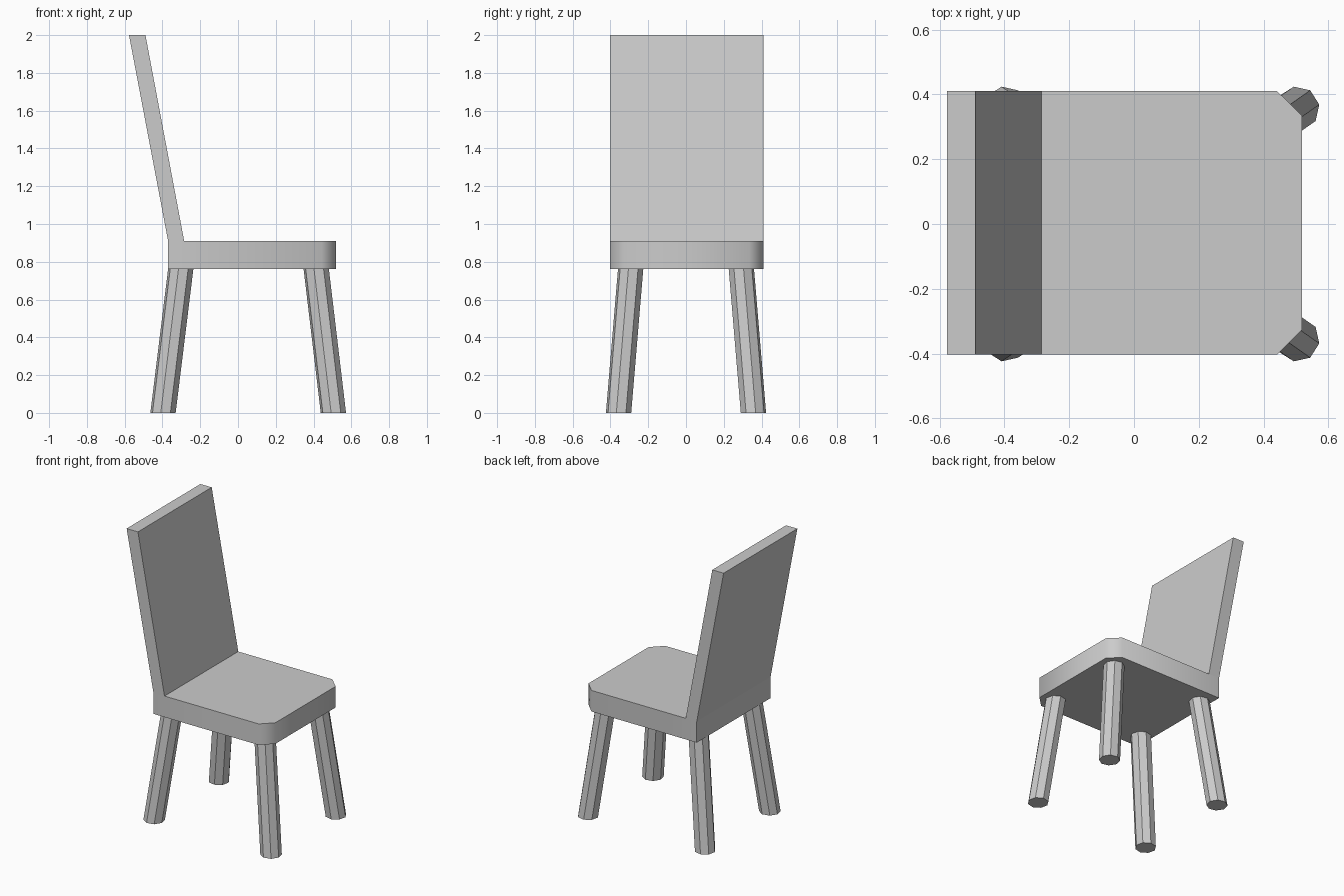
import bpy, bmesh, math

if "Cube" in bpy.data.objects:
    bpy.data.objects.remove(bpy.data.objects["Cube"])

def make_object(name, bm):
    bmesh.ops.recalc_face_normals(bm, faces=bm.faces[:])
    mesh = bpy.data.meshes.new(name)
    bm.to_mesh(mesh)
    bm.free()
    obj = bpy.data.objects.new(name, mesh)
    bpy.context.collection.objects.link(obj)
    return obj

def loft(name, lower, upper):
    """Solid between two matching loops of points."""
    bm = bmesh.new()
    a = [bm.verts.new(p) for p in lower]
    b = [bm.verts.new(p) for p in upper]
    n = len(a)
    bm.faces.new(a)
    bm.faces.new(b)
    for i in range(n):
        j = (i + 1) % n
        bm.faces.new((a[i], a[j], b[j], b[i]))
    return make_object(name, bm)

Y0, Y1 = -0.403, 0.41           # width of seat and backrest
Z_BOTTOM, Z_TOP = 0.763, 0.91   # seat thickness

# Seat: slab with chamfered front corners
outline = [(-0.37, Y0), (0.442, Y0), (0.518, Y0 + 0.075),
           (0.518, Y1 - 0.075), (0.442, Y1), (-0.37, Y1)]
seat = loft("seat", [(x, y, Z_BOTTOM) for x, y in outline],
            [(x, y, Z_TOP) for x, y in outline])
bpy.context.view_layer.objects.active = seat
seat.select_set(True)
bpy.ops.object.shade_smooth_by_angle(angle=math.radians(50))

# Backrest: leaning slab rising from the rear of the seat
profile = [(-0.37, Z_TOP), (-0.285, Z_TOP), (-0.49, 2.0), (-0.577, 2.0)]
loft("backrest", [(x, Y0, z) for x, z in profile],
     [(x, Y1, z) for x, z in profile])

# Legs: splayed octagonal posts, mirrored across y
def ring(cx, cy, z, side, radius=0.068):
    pts = []
    for k in range(8):
        a = math.radians(10 + 45 * k)
        pts.append((cx + radius * math.cos(a),
                    side * (cy + radius * math.sin(a)), z))
    return pts

for end, x_foot, x_top in (("front", 0.505, 0.414), ("rear", -0.397, -0.303)):
    for label, side in (("left", 1), ("right", -1)):
        loft(f"{end}_{label}_leg", ring(x_foot, 0.357, 0, side),
             ring(x_top, 0.293, Z_BOTTOM, side))
